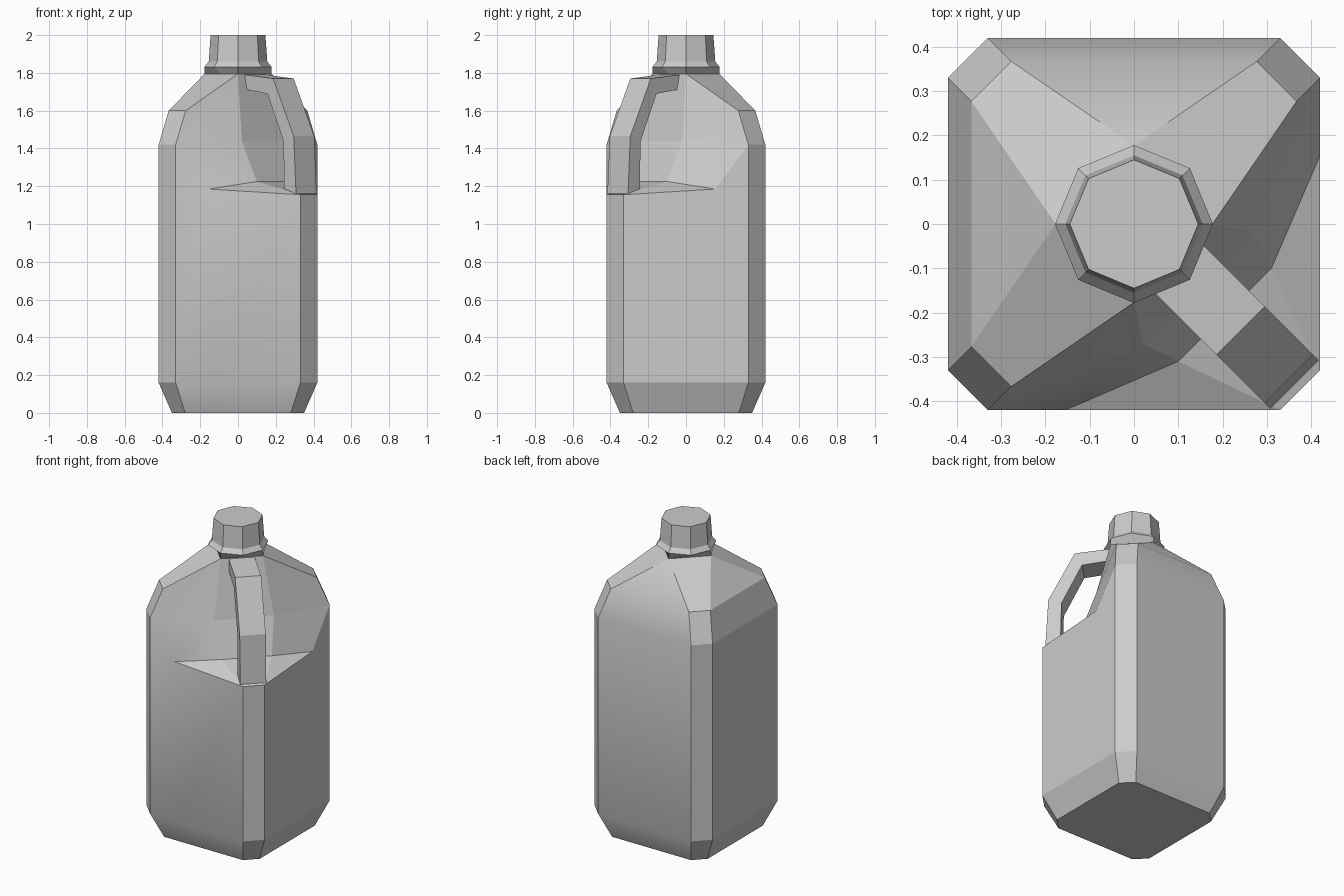
import bpy, bmesh, math
from mathutils import Vector

if "Cube" in bpy.data.objects:
    bpy.data.objects.remove(bpy.data.objects["Cube"])


def make_object(name, faces, smooth_test=None):
    """Build a mesh from coordinate faces, dropping collapsed corners."""
    bm = bmesh.new()
    cache = {}

    def vert(p):
        key = tuple(round(v, 4) for v in p)
        if key not in cache:
            cache[key] = bm.verts.new(key)
        return cache[key]

    for face in faces:
        vs = list(dict.fromkeys(vert(p) for p in face))
        if len(vs) > 2 and not bm.faces.get(vs):
            bm.faces.new(vs)
    bmesh.ops.recalc_face_normals(bm, faces=bm.faces)
    if smooth_test:
        for f in bm.faces:
            f.smooth = smooth_test(f.normal)
    me = bpy.data.meshes.new(name)
    bm.to_mesh(me)
    bm.free()
    ob = bpy.data.objects.new(name, me)
    bpy.context.collection.objects.link(ob)
    return ob


def loft(rings):
    n = len(rings[0])
    faces = [rings[0][::-1], rings[-1]]
    for a, b in zip(rings, rings[1:]):
        faces += [(a[i], a[(i + 1) % n], b[(i + 1) % n], b[i]) for i in range(n)]
    return faces


def body_ring(h, c, z, grip=None, tip=None):
    """Chamfered square; grip = right point of the cut corner, tip = side end of the
    cut. Both are mirrored over the diagonal x = -y."""
    def mirror(p):
        return (-p[1], -p[0], p[2])
    grip = grip or (h, -c, z)
    tip = tip or (h, min(c, 0.155), z)
    return [grip, tip, (h, c, z), (c, h, z), (-c, h, z), (-h, c, z),
            (-h, -c, z), (-c, -h, z), mirror(tip), mirror(grip)]


# Body with the front right corner scooped out for the grip
tip = (0.42, 0.155, 1.185)
d = 0.177
apex = (d, 0, 1.795)
body_rings = [
    body_ring(0.35, 0.28, 0),
    body_ring(0.42, 0.33, 0.16),
    body_ring(0.42, 0.33, 1.42, (0.42, -0.33, 1.155), tip),
    body_ring(0.42, 0.33, 1.42, (0.31, -0.10, 1.225), tip),
    body_ring(0.42, 0.33, 1.42, (0.27, -0.02, 1.44), (0.42, 0.33, 1.42)),
    body_ring(0.367, 0.277, 1.6, apex, (0.367, 0.277, 1.6)),
    body_ring(d, 0, 1.795, apex, apex),
]
make_object("jug_body", loft(body_rings), lambda n: abs(n.y) > 2 * abs(n.x) and abs(n.z) < 0.7)


# Neck and cap: diamond base growing into an octagon
def neck_ring(r, z, diag=None):
    diag = r if diag is None else diag
    return [((r, diag)[i % 2] * math.cos(i * math.pi / 4),
             (r, diag)[i % 2] * math.sin(i * math.pi / 4), z) for i in range(8)]


make_object("neck", loft([neck_ring(d, 1.795, d / math.sqrt(2)), neck_ring(0.178, 1.832),
                          neck_ring(0.155, 1.86), neck_ring(0.145, 2.0)]))

# Handle: rectangular bar following a (distance along diagonal, height) path
outer = [(0.11, 1.792), (0.34, 1.77), (0.494, 1.465), (0.512, 1.15)]
inner = [(0.11, 1.715), (0.297, 1.69), (0.417, 1.44), (0.424, 1.15)]
along = Vector((1, -1, 0)).normalized()
across = Vector((1, 1, 0)).normalized() * 0.077


def section(o, i):
    po, pi = (along * s + Vector((0, 0, z)) for s, z in (o, i))
    return [tuple(p) for p in (po + across, po - across, pi - across, pi + across)]


make_object("handle", loft([section(o, i) for o, i in zip(outer, inner)]))
